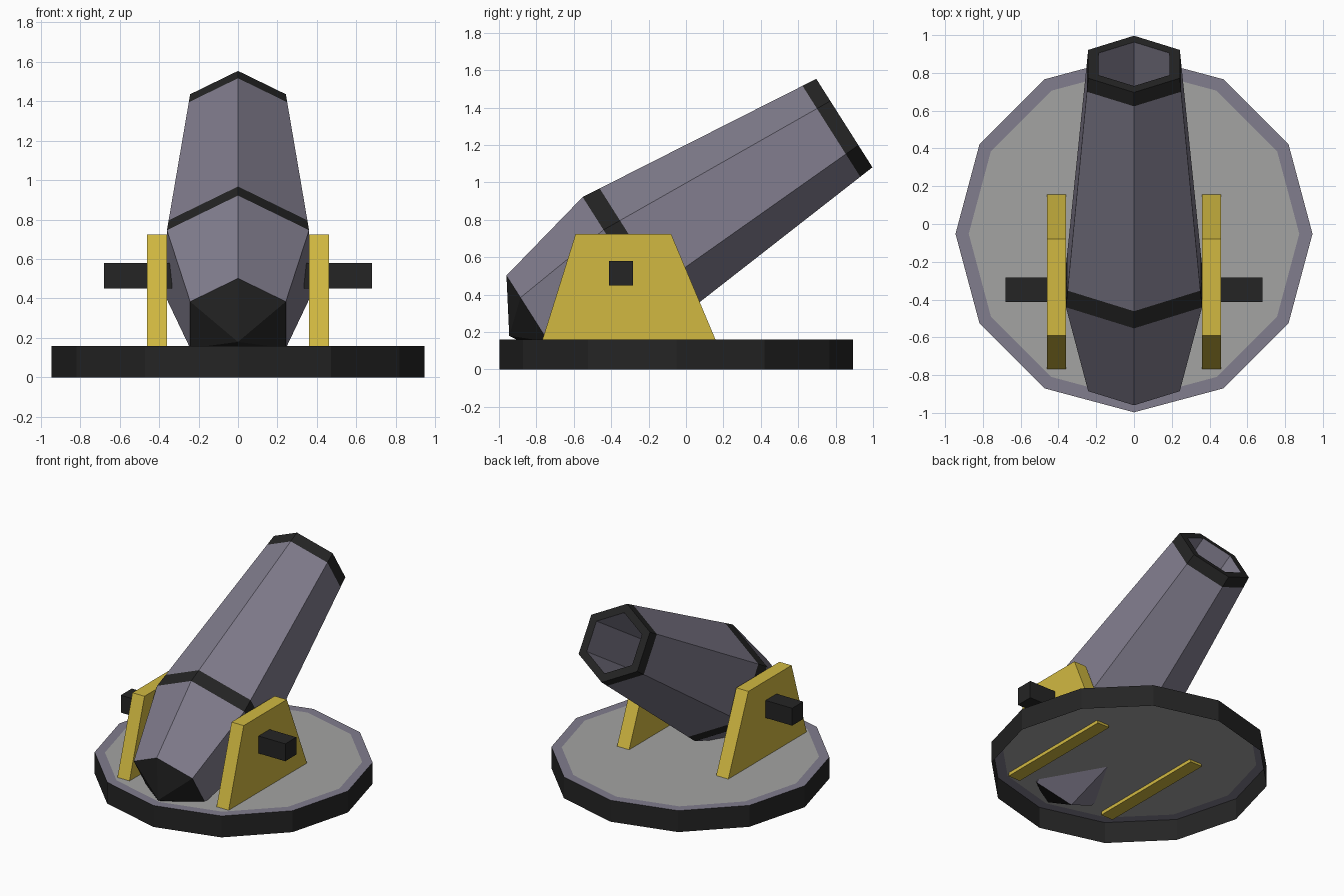
import bpy, bmesh
from math import sin, cos, radians
from mathutils import Matrix

if "Cube" in bpy.data.objects:
    bpy.data.objects.remove(bpy.data.objects["Cube"])


def material(name, rgb):
    m = bpy.data.materials.new(name)
    m.diffuse_color = (*rgb, 1)
    m.use_nodes = True
    m.node_tree.nodes["Principled BSDF"].inputs["Base Color"].default_value = m.diffuse_color
    return m


IRON = material("black_iron", (0.018, 0.018, 0.018))
STEEL = material("purple_steel", (0.220, 0.205, 0.268))
STONE = material("grey_floor", (0.370, 0.370, 0.362))
BRASS = material("yellow_plate", (0.640, 0.485, 0.053))


def finish(name, bm, mats):
    me = bpy.data.meshes.new(name)
    bm.to_mesh(me)
    bm.free()
    for m in mats:
        me.materials.append(m)
    ob = bpy.data.objects.new(name, me)
    bpy.context.collection.objects.link(ob)
    return ob


def lathe(name, profile, sides, start, frame, mats, bands):
    """Faceted turned shape: profile of (height, radius), one colour index per band."""
    bm = bmesh.new()
    rings = []
    for t, r in profile:
        n = sides if r > 0 else 1
        rings.append([bm.verts.new(frame @ Matrix.Translation(
            (r * cos(start + radians(360 * k / sides)),
             r * sin(start + radians(360 * k / sides)), t)).translation)
            for k in range(n)])
    for a, b, mi in zip(rings, rings[1:], bands):
        for k in range(sides):
            j = (k + 1) % sides
            corners = [a[k % len(a)], a[j % len(a)], b[j % len(b)], b[k % len(b)]]
            bm.faces.new(list(dict.fromkeys(corners))).material_index = mi
    return finish(name, bm, mats)


def side_slab(name, outline, x0, x1, mat):
    """Extrude a (y, z) outline from x0 to x1."""
    bm = bmesh.new()
    face = bm.faces.new([bm.verts.new((x0, y, z)) for y, z in outline])
    out = bmesh.ops.extrude_face_region(bm, geom=[face])
    for v in out["geom"]:
        if isinstance(v, bmesh.types.BMVert):
            v.co.x = x1
    # the extrusion keeps the starting face, so the slab is closed
    bmesh.ops.recalc_face_normals(bm, faces=bm.faces[:])
    return finish(name, bm, [mat])


# Turntable base, open underneath
lathe("turntable_base",
      [(0, 0.945), (0.16, 0.945), (0.16, 0.875), (0.16, 0)],
      12, 0, Matrix.Translation((0, -0.052, 0)),
      [IRON, STEEL, STONE], [0, 1, 2])

# Six-sided barrel with pointed breech cap, two bands and a hollow bore
tilt = Matrix.Translation((0, -0.945, 0.18)) @ Matrix.Rotation(radians(-57.6), 4, "X")
lathe("barrel",
      [(0, 0), (0.16, 0.28), (0.729, 0.416), (0.83, 0.406), (2.04, 0.288),
       (2.122, 0.28), (2.122, 0.217), (1.1, 0.217), (1.1, 0)],
      6, radians(30), tilt,
      [IRON, STEEL], [0, 1, 0, 1, 0, 0, 1, 1])

# Support plates and trunnions on both sides
for side, s in (("left", -1), ("right", 1)):
    side_slab(side + "_support_plate",
              [(-0.775, 0.135), (0.168, 0.135), (-0.08, 0.725), (-0.59, 0.725)],
              s * 0.36, s * 0.46, BRASS)
    side_slab(side + "_trunnion",
              [(-0.413, 0.45), (-0.283, 0.45), (-0.283, 0.58), (-0.413, 0.58)],
              s * 0.335, s * 0.68, IRON)
